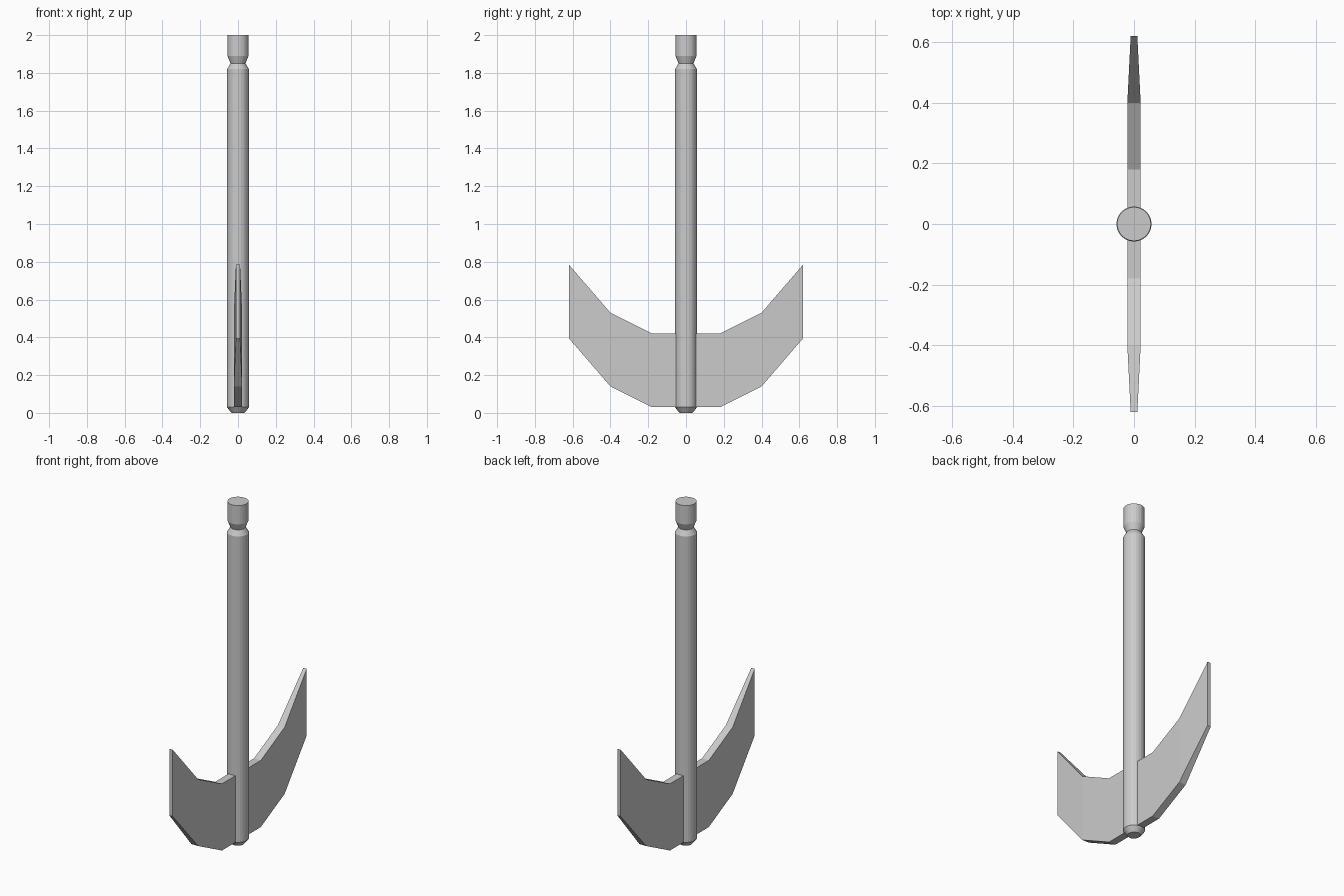
import bpy, bmesh, math

if "Cube" in bpy.data.objects:
    bpy.data.objects.remove(bpy.data.objects["Cube"])


def make_object(name, bm):
    bmesh.ops.recalc_face_normals(bm, faces=bm.faces)
    mesh = bpy.data.meshes.new(name)
    bm.to_mesh(mesh)
    bm.free()
    obj = bpy.data.objects.new(name, mesh)
    bpy.context.collection.objects.link(obj)
    return obj


def skin(bm, rings):
    # Join matching rings into a closed solid
    rings = [[bm.verts.new(p) for p in ring] for ring in rings]
    n = len(rings[0])
    for a, b in zip(rings, rings[1:]):
        for i in range(n):
            j = (i + 1) % n
            bm.faces.new((a[i], a[j], b[j], b[i]))
    bm.faces.new(rings[0])
    bm.faces.new(rings[-1])


# Shaft with chamfered foot and necked drive end: (radius, z)
SIDES = 24
profile = [(0.035, 0), (0.058, 0.03), (0.058, 1.82), (0.04, 1.85),
           (0.056, 1.89), (0.056, 2.0)]
bm = bmesh.new()
skin(bm, [[(r * math.cos(2 * math.pi * i / SIDES),
            r * math.sin(2 * math.pi * i / SIDES), z) for i in range(SIDES)]
          for r, z in profile])
make_object("shaft", bm)

# Swept anchor blade: (y, bottom z, top z, half thickness), mirrored in y
half = [(0.18, 0.03, 0.42, 0.022), (0.40, 0.14, 0.53, 0.022),
        (0.62, 0.395, 0.785, 0.011)]
stations = [(-y, b, t, w) for y, b, t, w in reversed(half)] + half
bm = bmesh.new()
skin(bm, [[(-w, y, b), (w, y, b), (w, y, t), (-w, y, t)]
          for y, b, t, w in stations])
make_object("anchor_blade", bm)
